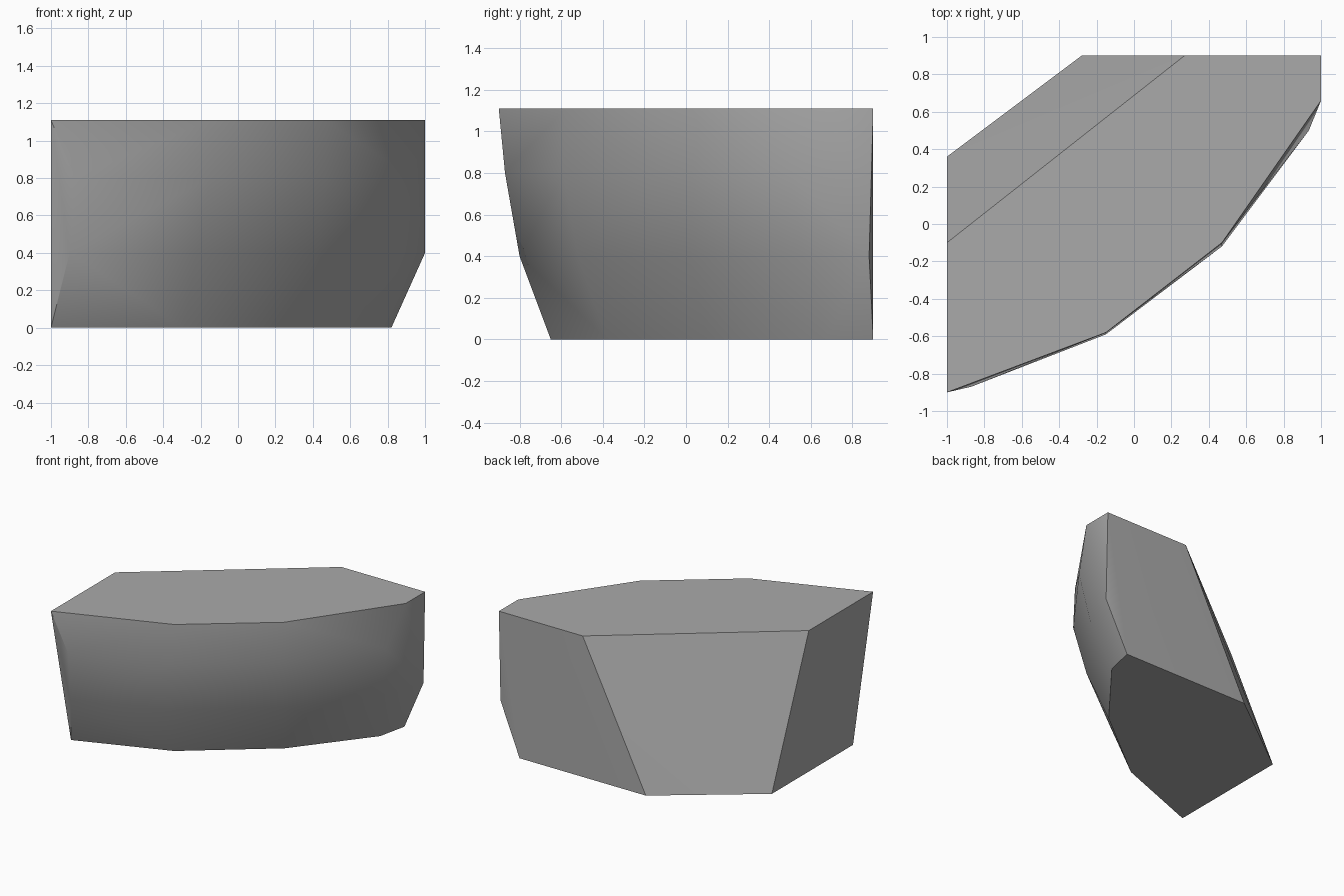
import bpy
import bmesh
import math

default_cube = bpy.data.objects.get("Cube")
if default_cube:
    bpy.data.objects.remove(default_cube, do_unlink=True)


def make_material(name, colour):
    material = bpy.data.materials.new(name)
    material.use_nodes = True
    material.diffuse_color = colour
    material.node_tree.nodes["Principled BSDF"].inputs["Base Color"].default_value = colour
    return material


# Outlines of the broken stone at each height: curved front, then flat back cuts
outlines = {
    1.11: [(-1, -.9), (-.15, -.58), (.47, -.1), (1, .66), (1, .9), (.27, .9), (-1, -.1)],
    .8: [(-.87, -.87), (-.15, -.59), (.47, -.12), (.935, .5)],
    .4: [(-.9, -.8), (-.22, -.52), (.42, -.03), (.88, .56), (1, .88)],
    0: [(-1, -.65), (-.29, -.38), (.33, .11), (.77, .67), (.82, .9), (-.28, .9), (-1, .36)],
}

# Stone body: convex shell around the outlines
bm = bmesh.new()
for height, outline in outlines.items():
    for x, y in outline:
        bm.verts.new((x, y, height))
hull = bmesh.ops.convex_hull(bm, input=bm.verts[:])
leftover = [v for v in hull["geom_interior"] if isinstance(v, bmesh.types.BMVert)]
bmesh.ops.delete(bm, geom=leftover, context="VERTS")

# Merge the triangles of each flat cut into one face
bmesh.ops.dissolve_limit(bm, angle_limit=math.radians(1), verts=bm.verts[:], edges=bm.edges[:])
bmesh.ops.recalc_face_normals(bm, faces=bm.faces[:])

mesh = bpy.data.meshes.new("stone_chunk")
bm.to_mesh(mesh)
bm.free()
mesh.materials.append(make_material("stone_grey", (.4, .4, .4, 1)))

stone = bpy.data.objects.new("stone_chunk", mesh)
bpy.context.collection.objects.link(stone)

# Smooth curved front with crisp cut edges
bpy.ops.object.select_all(action="DESELECT")
stone.select_set(True)
bpy.context.view_layer.objects.active = stone
bpy.ops.object.shade_smooth_by_angle(angle=math.radians(30))
